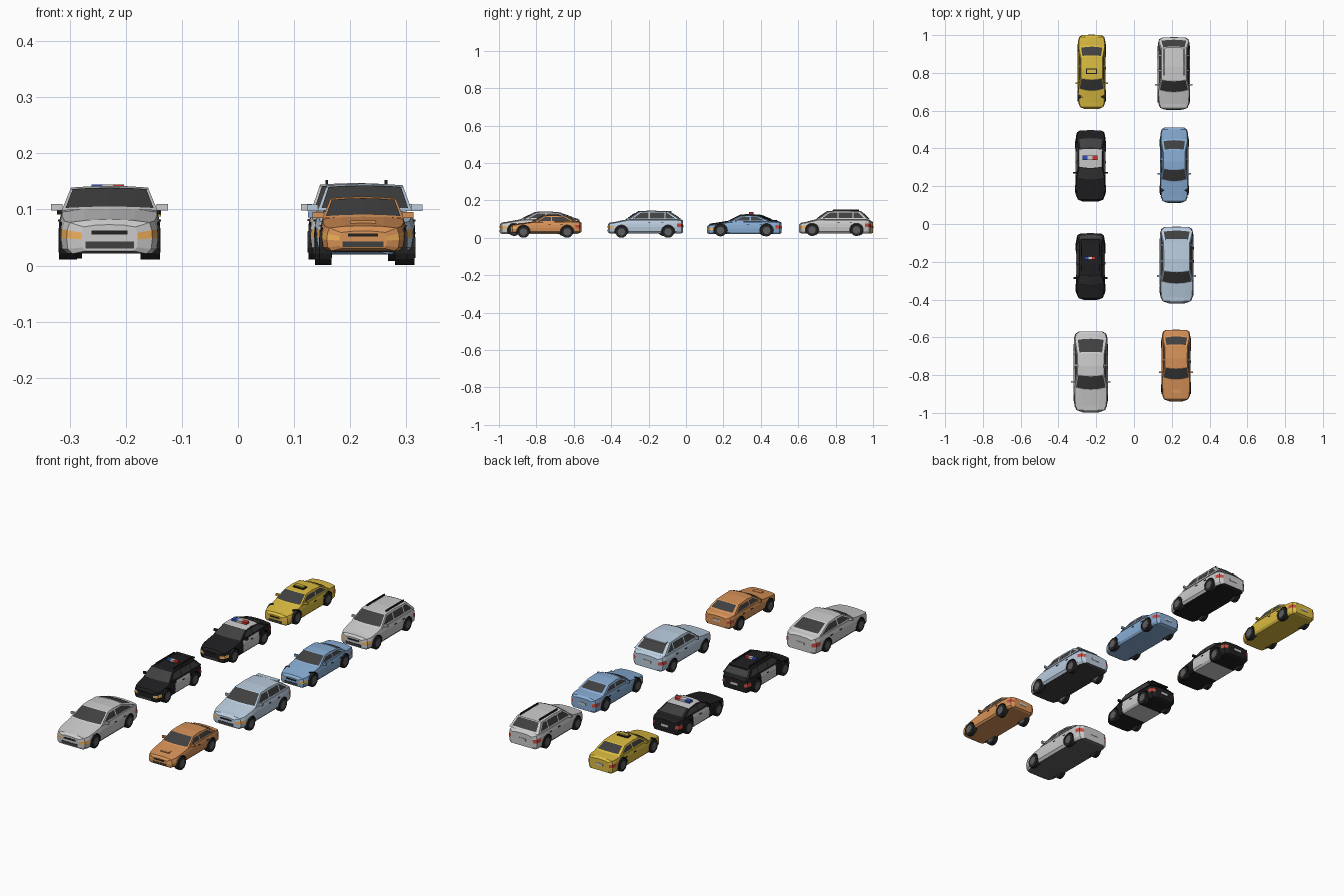
import bpy, bmesh, math
from mathutils import Matrix, Vector

if "Cube" in bpy.data.objects:
    bpy.data.objects.remove(bpy.data.objects["Cube"])


def mat(name, r, g, b):
    m = bpy.data.materials.new(name)
    m.diffuse_color = [(c / 255) ** 2.2 for c in (r, g, b)] + [1]
    m.use_nodes = True
    m.node_tree.nodes["Principled BSDF"].inputs["Base Color"].default_value = m.diffuse_color
    return m


DARK = mat("dark_trim", 38, 38, 38)
TYRE = mat("tyre", 42, 42, 42)
GLASS = mat("glass", 66, 66, 66)
HUB = mat("hub", 95, 95, 98)
LAMP = mat("headlamp", 240, 175, 90)
TAIL = mat("tail_lamp", 200, 75, 65)
WHITE = mat("white", 205, 205, 208)
RED = mat("red", 205, 55, 50)
BLUE = mat("blue", 55, 80, 190)


def mesh(name, verts, faces, mats, idx=None):
    me = bpy.data.meshes.new(name)
    me.from_pydata(verts, [], faces)
    for m in mats:
        me.materials.append(m)
    if idx:
        me.polygons.foreach_set("material_index", idx)
    bm = bmesh.new()
    bm.from_mesh(me)
    bmesh.ops.recalc_face_normals(bm, faces=bm.faces)
    bm.to_mesh(me)
    bm.free()
    ob = bpy.data.objects.new(name, me)
    bpy.context.collection.objects.link(ob)
    return ob


def box(name, c, s, m):
    v = [(c[0] + i * s[0] / 2, c[1] + j * s[1] / 2, c[2] + k * s[2] / 2)
         for i in (-1, 1) for j in (-1, 1) for k in (-1, 1)]
    f = [(0, 1, 3, 2), (4, 6, 7, 5), (0, 4, 5, 1), (2, 3, 7, 6), (0, 2, 6, 4), (1, 5, 7, 3)]
    return mesh(name, v, f, [m])


def cylinders(name, specs, mats, index=0, sides=18):
    # specs: (centre, radius, width), axis along x
    bm = bmesh.new()
    for c, r, w in specs:
        bmesh.ops.create_cone(bm, cap_ends=True, segments=sides, radius1=r, radius2=r, depth=w,
                              matrix=Matrix.Translation(c) @ Matrix.Rotation(math.pi / 2, 4, 'Y'))
    for f in bm.faces:
        f.material_index = index
    me = bpy.data.meshes.new(name)
    bm.to_mesh(me)
    bm.free()
    for m in mats:
        me.materials.append(m)
    ob = bpy.data.objects.new(name, me)
    bpy.context.collection.objects.link(ob)
    return ob


def lerp(a, b, t):
    return a + (b - a) * t


def interp(pts, x):
    for (a, za), (b, zb) in zip(pts, pts[1:]):
        if x <= b:
            return lerp(za, zb, (x - a) / (b - a))
    return pts[-1][1]


HALF = [(.86, 0), (.97, .14), (1, .45), (.985, .7), (.93, .93), (.5, 1), (0, 1.02)]
WIDTH = [(0, .55), (.025, .84), (.08, .95), (.2, 1), (.8, 1), (.92, .97), (.975, .9), (1, .7)]


def car(name, paint, cx, y0, y1, hw, z0, zb, nose, belt, deck, roof, cab,
        floor=None, doors=None, top=None, rails=False, spoiler=False, pillars=(.58,)):
    L = y1 - y0
    Y = lambda f: y0 + f * L
    c0, c1, c2, c3 = cab
    r = .032

    # lower body lofted through cross-sections
    tops = [(0, nose - .012), (.025, nose - .003), (.08, nose), (c0, belt), (c3, deck),
            (.975, deck - .003), (1, deck - .01)]
    st = sorted({0, .025, .08, .2, c0, .37, .53, .7, .8, .92, .975, 1})
    verts, faces, idx = [], [], []
    for f in st:
        w, zt = hw * interp(WIDTH, f), interp(tops, f)
        b = zb + (.005 if f in (0, 1) else 0)
        ring = [(w * a, lerp(b, zt, h)) for a, h in HALF]
        ring += [(-a, h) for a, h in ring[-2::-1]]
        verts += [(cx + a, Y(f), h) for a, h in ring]
    n = 13
    for i in range(len(st) - 1):
        mid = (st[i] + st[i + 1]) / 2
        for j in range(n):
            k = (j + 1) % n
            faces.append((i * n + j, i * n + k, (i + 1) * n + k, (i + 1) * n + j))
            band = j if j < 6 else 11 - j
            m = 0
            if j == 12:
                m = 5
            elif band == 2 and mid < .08:
                m = 2
            elif band == 2 and mid > .94:
                m = 3
            if doors and .36 < mid < .7 and band < 4:
                m = 4
            idx.append(m)
    faces += [tuple(range(n)), tuple(range((len(st) - 1) * n, len(st) * n))]
    idx += [0, 0]
    body = mesh(name + "_body", verts, faces,
                [paint, DARK, LAMP, TAIL, doors or paint, floor or paint], idx)

    # wheel arches cut out of the body
    axles = [(s, Y(f)) for s in (-1, 1) for f in (.18, .8)]
    cut = cylinders(name + "_arch_cutter",
                    [((cx + s * hw, y, z0 + r), r * 1.14, hw * .6) for s, y in axles], [paint, DARK], 1)
    cut.hide_render = True
    cut.hide_viewport = True
    mod = body.modifiers.new("arches", 'BOOLEAN')
    mod.operation, mod.object, mod.solver = 'DIFFERENCE', cut, 'EXACT'

    # wheels
    cylinders(name + "_tyres", [((cx + s * hw * .87, y, z0 + r), r, .021) for s, y in axles], [TYRE])
    cylinders(name + "_hubs", [((cx + s * hw * .875, y, z0 + r), r * .62, .023) for s, y in axles], [HUB], sides=10)

    # cabin: side profile swept across with a slight crown
    wb, wr = hw * .925, hw * .74
    prof = [(c0, belt - .003), (c1, roof - .006), (lerp(c1, c2, .4), roof - .003),
            (c2, roof - .007), (c3, deck - .002)]
    bow = [-.013, -.007, 0, .004, .009]

    def half(z):
        return lerp(wb, wr, (z - belt) / (roof - belt))

    def surf(i, t, s, off=0):
        z = lerp(prof[i][1], prof[i + 1][1], t)
        k = 1 - s * s
        y = Y(lerp(prof[i][0], prof[i + 1][0], t)) + lerp(bow[i], bow[i + 1], t) * k
        return (cx + s * half(z), y + (off if i == 3 else -off if i == 0 else 0), z + .003 * k + off)

    S = [-1, -.5, 0, .5, 1]
    verts = [surf(min(i, 3), 1 if i == 4 else 0, s) for i in range(5) for s in S]
    faces, idx = [], []
    for i in range(4):
        for j in range(4):
            a = i * 5 + j
            faces.append((a, a + 1, a + 6, a + 5))
            idx.append(1 if i in (1, 2) else 0)
    faces += [tuple(range(0, 25, 5)), tuple(range(4, 25, 5)), (0, 1, 2, 3, 4, 24, 23, 22, 21, 20)]
    idx += [0, 0, 0]
    mesh(name + "_cabin", verts, faces, [paint, top or paint], idx)

    # windscreen and rear window
    for label, i, t0, t1, e in (("windscreen", 0, .08, .96, .93), ("rear_window", 3, .08, .85, .84)):
        v = [surf(i, t, s * e, .0012) for t in (t0, t1) for s in S]
        mesh(f"{name}_{label}", v, [(j, j + 1, j + 6, j + 5) for j in range(4)], [GLASS])

    # side windows between the pillars
    za, zc = belt + .004, roof - .0115
    front = lambda z: lerp(c0, c1, (z - prof[0][1]) / (prof[1][1] - prof[0][1])) + .03
    rear = lambda z: lerp(c3, c2, (z - prof[4][1]) / (prof[3][1] - prof[4][1])) - .035
    edges = [front] + [lambda z, p=p: p for p in pillars] + [rear]
    v, fs = [], []
    for s in (-1, 1):
        for i in range(len(edges) - 1):
            g0, g1 = (.008 if i else 0), (.008 if i < len(edges) - 2 else 0)
            q = [(edges[i](za) + g0, za), (edges[i + 1](za) - g1, za),
                 (edges[i + 1](zc) - g1, zc), (edges[i](zc) + g0, zc)]
            fs.append(tuple(range(len(v), len(v) + 4)))
            v += [(cx + s * (half(z) + .001), Y(f), z) for f, z in q]
    mesh(name + "_side_windows", v, fs, [GLASS])

    # mirrors, handles, rails
    for s in (-1, 1):
        box(name + "_mirror", (cx + s * (hw + .003), Y(c0 + .075), belt + .003), (.02, .009, .011), paint)
        for f in (.55, .72):
            box(name + "_handle", (cx + s * hw * .985, Y(f), lerp(zb, belt, .74)), (.004, .014, .003), DARK)
        if rails:
            box(name + "_roof_rail", (cx + s * wr * .83, Y((c1 + c2) / 2 + .02), roof + .001),
                (.005, L * (c2 - c1) * .85, .008), DARK)
    if spoiler:
        box(name + "_spoiler", (cx, Y(c2) + .008, roof - .006), (wr * 1.75, .022, .005), top or paint)

    # grille, intake and rear plate
    h = nose - zb
    box(name + "_grille", (cx, y0, zb + h * .6), (hw * .7, .004, h * .12), DARK)
    box(name + "_intake", (cx, y0, zb + h * .25), (hw * .95, .004, h * .2), GLASS)
    box(name + "_plate", (cx, y1, lerp(zb, deck, .5)), (hw * .5, .004, .011), WHITE)


def light_bar(name, x, y, z, w, d):
    for i, m in enumerate((BLUE, WHITE, RED)):
        box(name, (x + (i - 1) * w / 3, y, z), (w / 3, d, .01), m)


ORANGE = mat("orange_paint", 215, 145, 88)
YELLOW = mat("yellow_paint", 218, 186, 66)
SKY = mat("blue_paint", 135, 172, 212)
PALE = mat("pale_blue_paint", 185, 204, 222)
GREY = mat("grey_paint", 190, 190, 190)
BLACK = mat("black_paint", 36, 36, 38)

# name, paint, x, y front, y rear, half width, ground, sill, nose, belt, deck, roof, cabin
car("coupe", GREY, -.229, -.995, -.57, .091, .01, .021, .084, .101, .105, .142, (.30, .47, .72, .92), floor=HUB)
car("police_wagon", BLACK, -.23, -.40, -.05, .077, .01, .024, .080, .094, .095, .135, (.25, .38, .86, .965),
    doors=WHITE, floor=DARK, rails=True, spoiler=True, pillars=(.53, .74))
car("police_sedan", BLACK, -.23, .12, .495, .08, .01, .022, .078, .093, .096, .128, (.33, .49, .73, .89),
    doors=WHITE, top=WHITE)
car("taxi", YELLOW, -.224, .61, 1.0, .074, .012, .022, .075, .09, .092, .126, (.27, .42, .70, .84))
car("orange_sedan", ORANGE, .223, -.937, -.56, .077, 0, .026, .073, .087, .09, .123, (.33, .48, .77, .90))
car("hatchback", PALE, .226, -.418, -.015, .09, 0, .024, .083, .1, .1, .146, (.28, .43, .80, .95),
    floor=GLASS, spoiler=True, pillars=(.55, .76))
car("blue_sedan", SKY, .213, .113, .51, .075, .008, .02, .072, .088, .09, .122, (.31, .46, .69, .83))
car("estate", GREY, .211, .605, .988, .086, .01, .024, .083, .101, .1, .147, (.27, .42, .85, .96),
    floor=DARK, rails=True, pillars=(.54, .75))

# roof equipment
light_bar("sedan_light_bar", -.232, .35, .133, .08, .024)
light_bar("wagon_light_bar", -.232, -.18, .139, .058, .016)
box("taxi_sign_base", (-.225, .808, .129), (.056, .028, .006), DARK)
box("taxi_sign", (-.225, .808, .134), (.048, .018, .008), YELLOW)
box("hood_scoop", (.223, -.885, .077), (.045, .02, .006), ORANGE)
